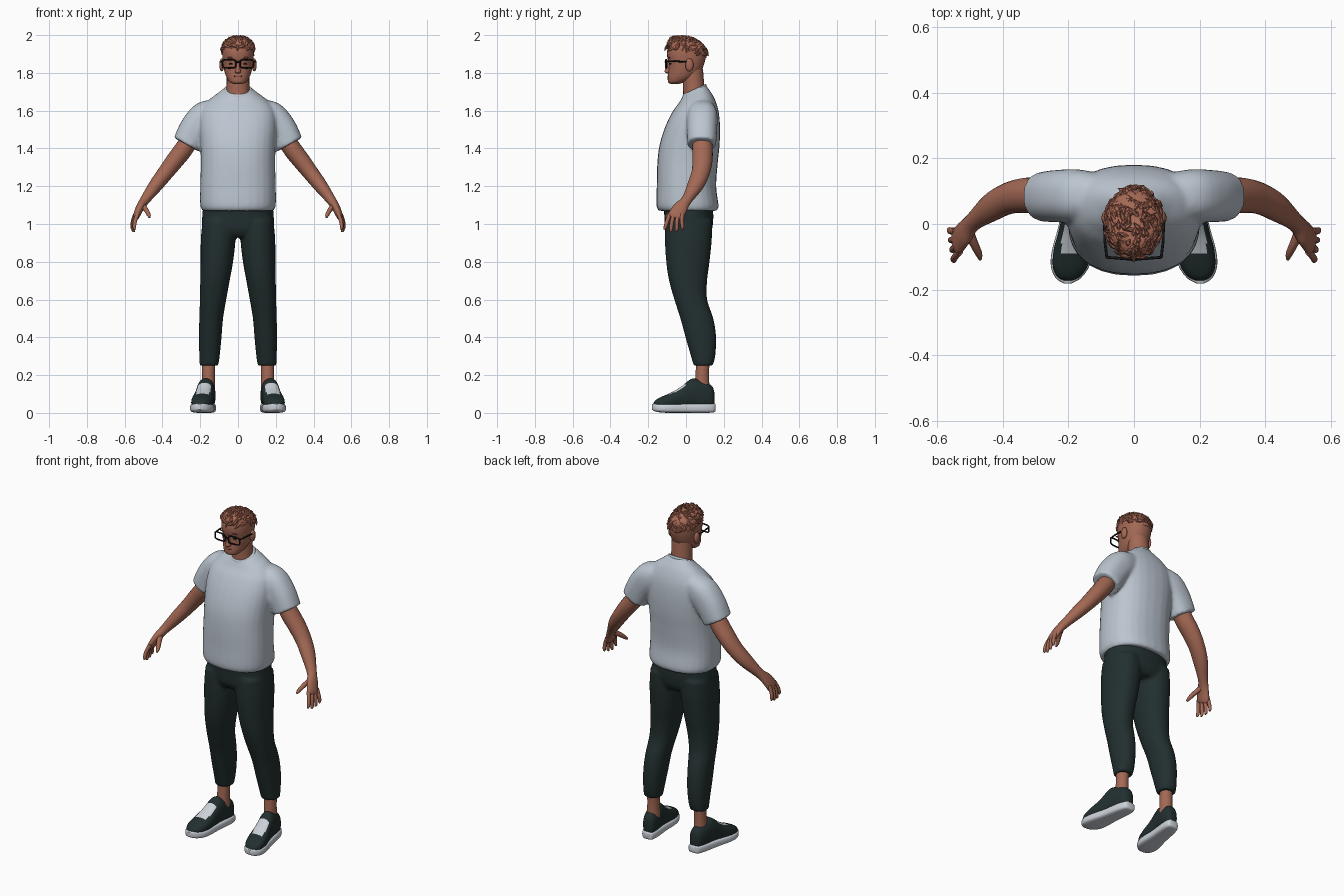
import bpy, bmesh, math, random
from mathutils import Vector

if "Cube" in bpy.data.objects:
    bpy.data.objects.remove(bpy.data.objects["Cube"])

random.seed(4)


def material(name, r, g, b):
    m = bpy.data.materials.new(name)
    m.diffuse_color = (r, g, b, 1)
    m.use_nodes = True
    m.node_tree.nodes["Principled BSDF"].inputs["Base Color"].default_value = m.diffuse_color
    return m


SKIN = material("skin", 0.37, 0.14, 0.09)
HAIR = material("hair", 0.42, 0.15, 0.095)
LIP = material("lips", 0.27, 0.09, 0.065)
SHIRT = material("pale_grey_cloth", 0.50, 0.56, 0.63)
DARK = material("dark_green_cloth", 0.016, 0.028, 0.028)
WHITE = material("off_white", 0.60, 0.64, 0.69)
BLACK = material("black", 0.008, 0.008, 0.009)
UP, ALONG_Y = (0, 0, 1), (0, 1, 0)


def ring(z, hw, y0, y1, cx=0, normal=UP):
    """Horizontal section from half width and front/back limits."""
    return ((cx, (y0 + y1) / 2, z), hw, (y1 - y0) / 2, normal)


def catmull(p0, p1, p2, p3, t):
    return [0.5 * (2 * b + (c - a) * t + (2 * a - 5 * b + 4 * c - d) * t * t
                   + (3 * b - a - 3 * c + d) * t ** 3)
            for a, b, c, d in zip(p0, p1, p2, p3)]


def loft(bm, rings, n=28, steps=4, p=2.0, ref=(1, 0, 0), flip=1):
    """Skin superellipse sections (centre, a, b[, normal]) with smooth steps."""
    keys = []
    for i, r in enumerate(rings):
        if len(r) > 3:
            normal = Vector(r[3])
        else:
            normal = (Vector(rings[min(i + 1, len(rings) - 1)][0])
                      - Vector(rings[max(i - 1, 0)][0]))
        keys.append([*r[0], r[1], r[2], *normal.normalized()])
    rows = []
    for i in range(len(keys) - 1):
        q = [keys[max(i - 1, 0)], keys[i], keys[i + 1], keys[min(i + 2, len(keys) - 1)]]
        rows += [catmull(*q, s / steps) for s in range(steps)]
    rows.append(keys[-1])
    loops = []
    for k in rows:
        c, t = Vector(k[:3]), Vector(k[5:]).normalized()
        u = (Vector(ref) - t * t.dot(Vector(ref))).normalized()
        v = t.cross(u)
        loop = []
        for j in range(n):
            ca, sa = math.cos(math.tau * j / n), math.sin(math.tau * j / n)
            co = (c + u * k[3] * math.copysign(abs(ca) ** (2 / p), ca)
                  + v * k[4] * math.copysign(abs(sa) ** (2 / p), sa))
            loop.append(bm.verts.new((co.x * flip, co.y, co.z)))
        loops.append(loop)
    for a, b in zip(loops, loops[1:]):
        for j in range(n):
            bm.faces.new((a[j], a[(j + 1) % n], b[(j + 1) % n], b[j]))
    bm.faces.new(loops[0])
    bm.faces.new(loops[-1])


def part(name, mats, middle=(), sides=(), voxel=0, angle=50, **kw):
    """Object from central lofts plus lofts repeated on both sides."""
    bm = bmesh.new()
    for rings in middle:
        loft(bm, rings, **kw)
    for rings in sides:
        for flip in (1, -1):
            loft(bm, rings, flip=flip, **kw)
    bmesh.ops.recalc_face_normals(bm, faces=bm.faces[:])
    me = bpy.data.meshes.new(name)
    bm.to_mesh(me)
    bm.free()
    for m in mats:
        me.materials.append(m)
    ob = bpy.data.objects.new(name, me)
    bpy.context.collection.objects.link(ob)
    bpy.ops.object.select_all(action='DESELECT')
    ob.select_set(True)
    bpy.context.view_layer.objects.active = ob
    bpy.ops.object.shade_smooth_by_angle(angle=math.radians(angle))
    if voxel:
        rm = ob.modifiers.new("blend", 'REMESH')
        rm.mode, rm.voxel_size, rm.use_smooth_shade = 'VOXEL', voxel, True
        sm = ob.modifiers.new("soften", 'SMOOTH')
        sm.factor, sm.iterations = 0.5, 6
    return ob


def blob(c, rx, ry, rz):
    """Rings of an ellipsoid."""
    return [((c[0], c[1], c[2] + rz * math.sin(a)), rx * math.cos(a) + 1e-4,
             ry * math.cos(a) + 1e-4, UP) for a in (-1.57, -1.1, -0.55, 0, 0.55, 1.1, 1.57)]


# Shirt: torso and sleeves blended into one cloth surface
tilt = (0, -0.42, 0.9)
torso = [ring(1.07, .188, -.145, .165), ring(1.10, .2, -.157, .172), ring(1.2, .2, -.155, .16),
         ring(1.32, .197, -.152, .168), ring(1.42, .2, -.14, .178), ring(1.52, .205, -.108, .18),
         ring(1.60, .195, -.068, .172), ring(1.655, .155, -.038, .15, 0, (0, -.15, 1)),
         ring(1.69, .105, -.026, .125, 0, (0, -.3, .95)), ring(1.712, .074, -.018, .108, 0, tilt)]
sleeve = [((.08, .088, 1.605), .06, .06), ((.165, .086, 1.572), .083, .08),
          ((.225, .085, 1.505), .084, .08), ((.272, .083, 1.42), .077, .076)]
bm_kw = dict(p=2.35)
part("shirt", [SHIRT], [torso], [sleeve], voxel=.009, **bm_kw)
part("collar", [SHIRT], [[((0, .046, 1.69), .078, .070, tilt), ((0, .045, 1.704), .079, .071, tilt),
                          ((0, .045, 1.714), .073, .066, tilt)]])

# Trousers: hips and tapered legs
hips = [ring(.93, .17, -.085, .115), ring(.97, .188, -.11, .138), ring(1.04, .19, -.115, .145),
        ring(1.12, .182, -.12, .14)]
leg = [ring(1.02, .085, -.108, .138, .103), ring(.92, .092, -.112, .137, .105),
       ring(.8, .086, -.105, .125, .112), ring(.7, .078, -.09, .112, .122),
       ring(.6, .07, -.062, .112, .132), ring(.5, .063, -.03, .145, .142),
       ring(.4, .06, -.003, .16, .147), ring(.3, .054, .026, .155, .151),
       ring(.25, .05, .04, .142, .154)]
part("trousers", [DARK], [hips], [leg], voxel=.009, p=2.2)

# Ankles
part("ankles", [SKIN], [], [[ring(.12, .036, .045, .125, .157), ring(.2, .034, .05, .122, .157),
                             ring(.28, .036, .055, .125, .155)]])


# Shoes: cross sections marching from heel to toe
def shoe_section(y, hw, z0, z1):
    return ((.155 + .047 * (.15 - y) / .33, y, (z0 + z1) / 2), hw, (z1 - z0) / 2, ALONG_Y)


sole = [shoe_section(*s) for s in [(.157, .018, .012, .046), (.147, .035, .003, .05), (.1, .046, 0, .052),
        (0, .052, 0, .05), (-.08, .062, 0, .05), (-.13, .058, .002, .05),
        (-.165, .038, .008, .05), (-.181, .012, .018, .046)]]
part("shoe_soles", [WHITE], [], [sole], p=3.6)
upper = [shoe_section(*s) for s in [(.15, .018, .03, .11), (.138, .034, .02, .142), (.1, .043, .02, .163),
         (.045, .046, .02, .182), (.015, .047, .02, .172), (-.03, .051, .02, .136),
         (-.08, .057, .02, .107), (-.13, .052, .02, .085), (-.16, .035, .02, .068),
         (-.172, .015, .025, .052)]]
uppers = part("shoe_uppers", [DARK, WHITE], [], [upper], p=2.4, n=44, steps=5)
for f in uppers.data.polygons:      # pale lace panel on the instep
    c = f.center
    axis = .155 + .047 * (.15 - c.y) / .33
    if -.088 < c.y < .0 and abs(abs(c.x) - axis) < .036 and c.z > .07:
        f.material_index = 1

# Arms, palms, fingers and thumbs
arm = [((.235, .085, 1.48), .05, .046), ((.285, .087, 1.40), .054, .049),
       ((.335, .087, 1.335), .053, .047), ((.385, .077, 1.27), .048, .042),
       ((.435, .05, 1.205), .043, .037), ((.492, .004, 1.128), .028, .026),
       ((.518, -.028, 1.088), .038, .022), ((.537, -.052, 1.045), .042, .018),
       ((.542, -.058, 1.03), .034, .012)]
part("arms", [SKIN], [], [arm], n=24, ref=(0, 1, 0))
fingers = []
for i in range(4):
    drop = (.0, .012, .010, .0)[i]
    fingers.append([((.531 + .004 * i, -.084 + .021 * i, 1.055), .011, .011),
                    ((.545 + .004 * i, -.100 + .026 * i, 1.015), .0105, .0105),
                    ((.549 + .004 * i, -.109 + .030 * i, .985 - drop), .0095, .0095),
                    ((.547 + .004 * i, -.114 + .031 * i, .970 - drop), .005, .005)])
thumb = [((.505, -.02, 1.10), .018, .015), ((.487, -.06, 1.075), .014, .013),
         ((.473, -.09, 1.05), .011, .011), ((.468, -.108, 1.035), .005, .005)]
part("fingers", [SKIN], [], fingers + [thumb], n=10, steps=3, ref=(0, 1, 0))

# Head, neck, nose and ears
head = [ring(1.742, .022, -.082, -.035), ring(1.75, .042, -.094, -.01), ring(1.775, .06, -.097, .045),
        ring(1.81, .072, -.093, .08), ring(1.85, .079, -.092, .097), ring(1.89, .083, -.1, .106),
        ring(1.925, .082, -.098, .105), ring(1.955, .07, -.08, .09), ring(1.978, .03, -.04, .05)]
part("head", [SKIN], [head], p=2.2)
part("neck", [SKIN], [[ring(1.64, .066, -.015, .108), ring(1.72, .06, -.015, .098),
                       ring(1.82, .06, -.02, .09)]])
part("nose", [SKIN], [[ring(1.797, .008, -.1, -.08), ring(1.805, .017, -.113, -.075),
                       ring(1.82, .012, -.111, -.075), ring(1.865, .008, -.098, -.075)]], n=14)
part("ears", [SKIN], [], [blob((.086, .018, 1.842), .013, .022, .034)], n=14)

# Eyes, brows and mouth
part("eyes", [BLACK], [], [blob((.036, -.082, 1.848), .012, .006, .005)], n=12)
part("brows", [LIP], [], [blob((.038, -.089, 1.88), .02, .006, .004)], n=12)
part("mouth", [LIP], [blob((0, -.091, 1.782), .025, .007, .006)], n=14)

# Hair: cap lower at the nape, covered in pointed tufts
back = (0, .2, .98)
part("hair_cap", [HAIR], [[((0, .005, 1.9), .083, .105, back), ((0, .005, 1.93), .085, .107, back),
                           ((0, .005, 1.957), .077, .094, back), ((0, .005, 1.976), .055, .066, back),
                           ((0, .005, 1.985), .015, .02, back)]])
tufts = []
for i in range(170):
    az = i * 2.39996
    el = math.asin(.12 + .86 * (i + .5) / 170)
    n = Vector((math.cos(az) * math.cos(el), math.sin(az) * math.cos(el), math.sin(el)))
    base = Vector((n.x * .08, .005 + n.y * .102, 1.905 - .02 * n.y + n.z * .075))
    d = Vector((random.uniform(-.7, .7), random.uniform(-.1, .9), random.uniform(-.2, .4)))
    d = (d - n * d.dot(n)).normalized()
    mid, tip = base + d * .016 + n * .008, base + d * .036 + n * random.uniform(.006, .013)
    tip.z = min(tip.z, 1.997)
    mid.z = min(mid.z, 1.991)
    tufts.append([(base - d * .006, .007, .007), (mid, .010, .007), (tip, .0008, .0008)])
part("hair_tufts", [HAIR], tufts, n=6, steps=1, angle=30, ref=(.3, .2, .93))

# Glasses: rims, bridge and temples as thin wire
curve = bpy.data.curves.new("glasses", 'CURVE')
curve.dimensions, curve.bevel_depth, curve.bevel_resolution = '3D', .0042, 2
rim = []
for k in range(28):
    ca, sa = math.cos(math.tau * k / 28), math.sin(math.tau * k / 28)
    x = .047 + .036 * math.copysign(abs(ca) ** .5, ca)
    rim.append((x, -.108 + .08 * x, 1.848 + .022 * math.copysign(abs(sa) ** .5, sa)))
temple = [(.083, -.101, 1.862), (.089, -.05, 1.861), (.09, .01, 1.858), (.088, .03, 1.845)]
bridge = [(0, -.110, 1.858), (.012, -.107, 1.856)]
for pts, cyclic in ((rim, True), (temple, False), (bridge, False)):
    for s in (1, -1):
        sp = curve.splines.new('POLY')
        sp.points.add(len(pts) - 1)
        for q, (x, y, z) in zip(sp.points, pts):
            q.co = (s * x, y, z, 1)
        sp.use_cyclic_u = cyclic
curve.materials.append(BLACK)
bpy.context.collection.objects.link(bpy.data.objects.new("glasses", curve))
